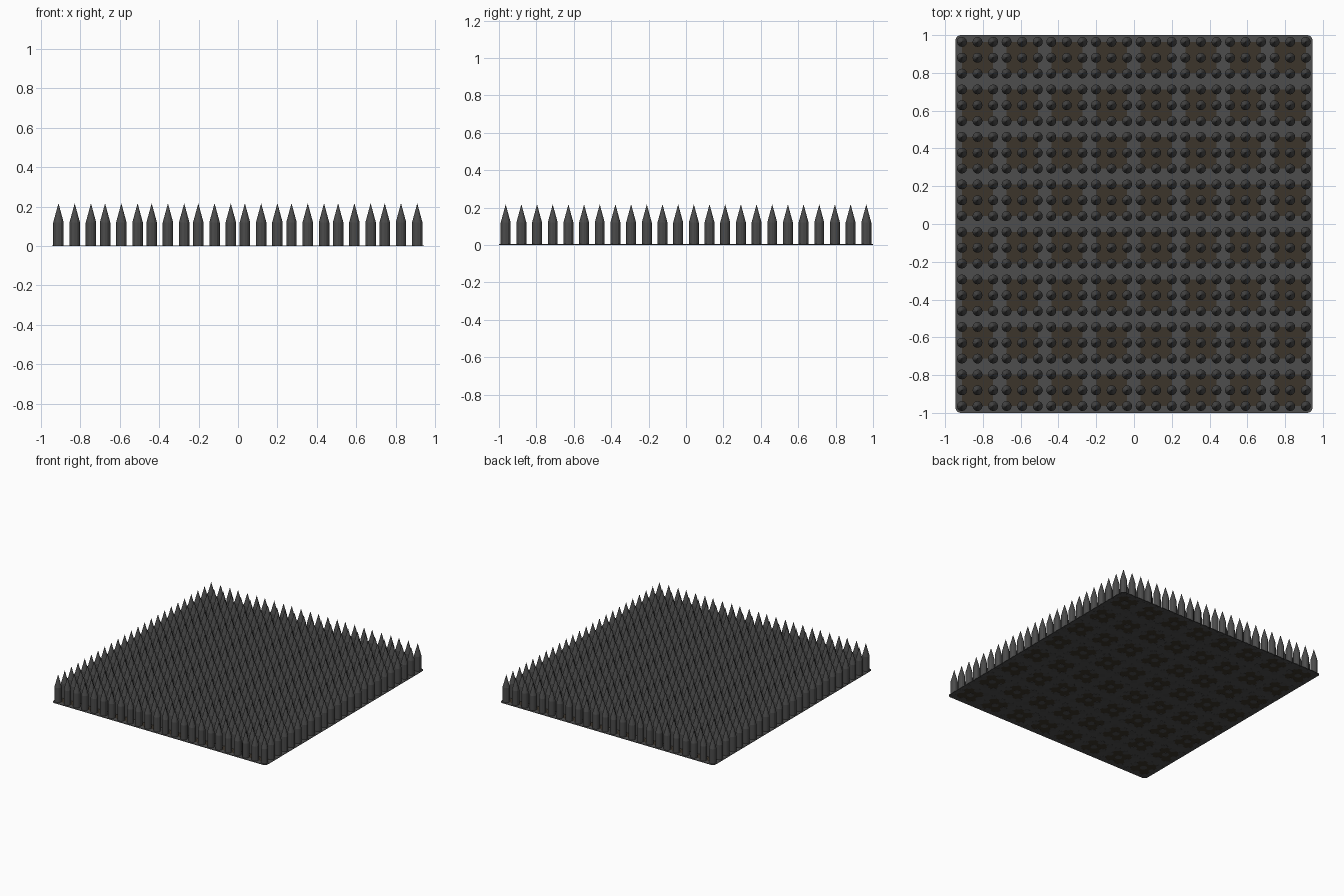
import bpy, bmesh, math

if "Cube" in bpy.data.objects:
    bpy.data.objects.remove(bpy.data.objects["Cube"])

def material(name, rgb):
    m = bpy.data.materials.new(name)
    m.diffuse_color = (*rgb, 1)
    m.use_nodes = True
    m.node_tree.nodes["Principled BSDF"].inputs["Base Color"].default_value = m.diffuse_color
    return m

plate_gray = material("plate gray", (0.075, 0.075, 0.075))
spike_gray = material("spike gray", (0.07, 0.07, 0.07))
tile_brown = material("tile brown", (0.045, 0.035, 0.024))

def make_object(name, bm, mats):
    me = bpy.data.meshes.new(name)
    bm.to_mesh(me)
    bm.free()
    for m in mats:
        me.materials.append(m)
    ob = bpy.data.objects.new(name, me)
    bpy.context.collection.objects.link(ob)
    return ob

# spike centres: 8 groups of 3 each way
GX = [-0.911 + 0.2365 * i for i in range(8)]
XS = [g + 0.0825 * k for g in GX for k in range(3)]
YS = [-0.964 + 1.928 / 23 * i for i in range(24)]
HX, HY, T = 0.945, 1.0, 0.004

# base plate: thin sheet divided into cells, cells under each group are brown
xb = [-HX] + [v for i in range(8) for v in (XS[3 * i], XS[3 * i + 2])] + [HX]
yb = [-HY] + [v for i in range(8) for v in (YS[3 * i], YS[3 * i + 2])] + [HY]
bm = bmesh.new()
grid = [[bm.verts.new((x, y, 0)) for y in yb] for x in xb]
for i in range(len(xb) - 1):
    for j in range(len(yb) - 1):
        f = bm.faces.new((grid[i][j], grid[i + 1][j], grid[i + 1][j + 1], grid[i][j + 1]))
        f.material_index = 1 if i % 2 and j % 2 else 0
corners = [grid[i][j] for i in (0, -1) for j in (0, -1)]
bmesh.ops.bevel(bm, geom=corners, offset=0.028, segments=4, profile=0.5, affect='VERTICES')
ret = bmesh.ops.extrude_face_region(bm, geom=bm.faces[:], use_keep_orig=True)
for v in ret["geom"]:
    if isinstance(v, bmesh.types.BMVert):
        v.co.z += T
bmesh.ops.recalc_face_normals(bm, faces=bm.faces)
make_object("base_plate", bm, [plate_gray, tile_brown])

# spikes: straight shaft with a pointed tip, poking just through the plate
SIDES, R, Z0, Z1, Z2 = 12, 0.0265, -0.0008, 0.12, 0.217
bm = bmesh.new()
for x in XS:
    for y in YS:
        ang = [2 * math.pi * k / SIDES for k in range(SIDES)]
        lo, hi = [[bm.verts.new((x + R * math.cos(a), y + R * math.sin(a), z)) for a in ang]
                  for z in (Z0, Z1)]
        tip = bm.verts.new((x, y, Z2))
        bm.faces.new(lo[::-1])
        for k in range(SIDES):
            n = (k + 1) % SIDES
            bm.faces.new((lo[k], lo[n], hi[n], hi[k]))
            bm.faces.new((hi[k], hi[n], tip))
make_object("spikes", bm, [spike_gray])
